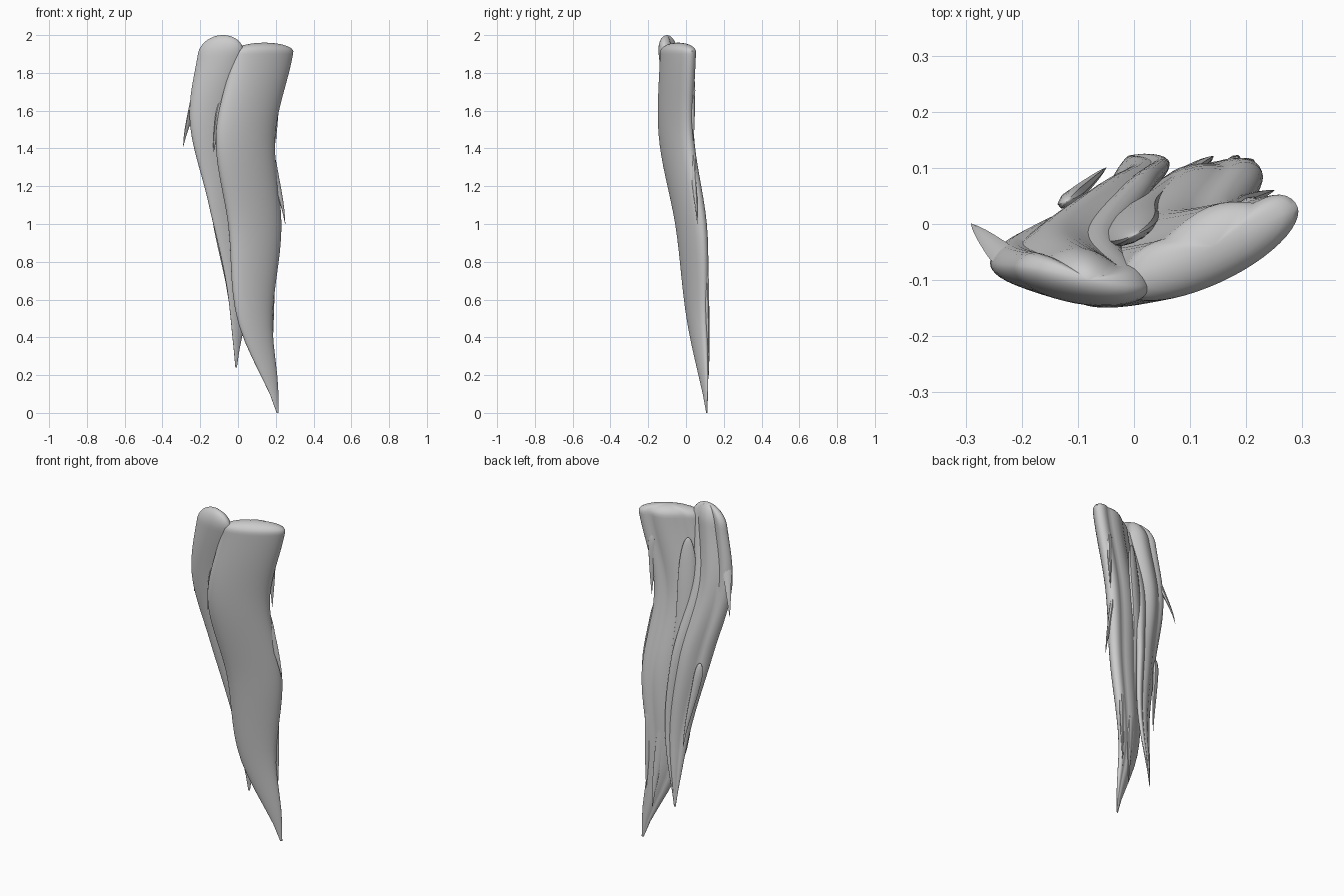
import bpy, bmesh, math
from mathutils import Vector

old = bpy.data.objects.get("Cube")
if old:
    bpy.data.objects.remove(old, do_unlink=True)

grey = bpy.data.materials.new("hair grey")
grey.use_nodes = True
grey.diffuse_color = (0.6, 0.6, 0.6, 1)
grey.node_tree.nodes["Principled BSDF"].inputs["Base Color"].default_value = grey.diffuse_color


def along(path, t):
    """Point on a smooth spline through evenly spaced path points."""
    last = len(path) - 1
    index = min(int(t * last), last - 1)
    u = t * last - index
    start, end = Vector(path[index]), Vector(path[index + 1])
    before = Vector(path[max(index - 1, 0)])
    after = Vector(path[min(index + 2, last)])
    leave, arrive = (end - before) / 2, (after - start) / 2
    ease = u * u * (3 - 2 * u)
    return (start.lerp(end, ease) + leave * (u * (1 - u) ** 2)
            - arrive * (u * u * (1 - u)))


def lock(name, top, bottom, path, width, flatness, slopes=(0.4, 0.4), taper=3,
         cap=0.05, ridges=0, groove=0, sides=48, levels=40):
    """Loft of sheared ovals with a rounded root and a pointed tip."""
    bm = bmesh.new()
    rings = []
    for level in range(levels + 1):
        t = (level / levels) ** 2
        # Half width: domed over the cap, then thinning to the tip
        dome = math.sqrt(1 - max(0, 1 - t * (top - bottom) / cap) ** 2)
        half = max(width * dome * (1 - t ** taper), width / 30)
        slope = slopes[0] + (slopes[1] - slopes[0]) * min(1, 2 * t)
        centre = along(path, t)
        ring = []
        for side in range(sides):
            angle = math.tau * side / sides
            across, out = half * math.cos(angle), half * flatness * math.sin(angle)
            if out > 0 and ridges:    # rounded strands with sharp valleys on the back
                out *= 1 - groove * (1 - abs(math.sin(ridges * angle)))
            ring.append(bm.verts.new((centre.x + across,
                                      centre.y + across * slope + out,
                                      top + (bottom - top) * t)))
        rings.append(ring)
    for upper, lower in zip(rings, rings[1:]):
        for side in range(sides):
            after = (side + 1) % sides
            bm.faces.new((upper[side], upper[after], lower[after], lower[side]))
    bm.faces.new(rings[0])
    bm.faces.new(rings[-1])
    bmesh.ops.recalc_face_normals(bm, faces=bm.faces)
    mesh = bpy.data.meshes.new(name)
    bm.to_mesh(mesh)
    bm.free()
    mesh.materials.append(grey)
    ob = bpy.data.objects.new(name, mesh)
    bpy.context.collection.objects.link(ob)
    bpy.ops.object.select_all(action='DESELECT')
    ob.select_set(True)
    bpy.context.view_layer.objects.active = ob
    bpy.ops.object.shade_smooth_by_angle(angle=math.radians(40))


def wisp(name, top, bottom, root, tip):
    """Small loose strand that comes to a point."""
    lock(name, top, bottom, path=(root, tip), width=0.025, flatness=0.7,
         taper=1.5, cap=0.1, sides=8, levels=12)


# Main lock with the long tip
lock("main_lock", top=1.96, bottom=0,
     path=((0.14, -0.04), (0.04, -0.05), (0.09, 0.03), (0.09, 0.06), (0.21, 0.11)),
     width=0.16, flatness=0.45, ridges=3, groove=0.25)

# Side lock overlapping the main one at the top
lock("side_lock", top=2, bottom=0.24,
     path=((-0.08, -0.1), (-0.14, -0.05), (-0.06, 0.03), (0, 0.08), (-0.01, 0.12)),
     width=0.12, flatness=0.42, slopes=(-0.2, 0.5), taper=2.5, cap=0.1,
     ridges=3, groove=0.35)

# Strand lying in the seam along the back
lock("back_strand", top=1.8, bottom=0.2,
     path=((0, -0.02), (0, 0.02), (0.08, 0.08), (0.14, 0.12)),
     width=0.05, flatness=0.5, cap=0.3, sides=12)

# Loose pointed wisps along the edges
wisp("outer_wisp", 1.72, 1.41, root=(-0.22, -0.07), tip=(-0.29, 0))
wisp("front_wisp", 1.65, 1.38, root=(-0.09, -0.1), tip=(-0.13, -0.1))
wisp("upper_back_wisp", 1.8, 1.43, root=(0.2, 0.03), tip=(0.2, 0.04))
wisp("lower_back_wisp", 1.4, 1, root=(0.17, 0.03), tip=(0.25, 0.06))
wisp("side_tip_wisp", 1.1, 0.6, root=(-0.12, 0.04), tip=(-0.05, 0.1))
wisp("tip_wisp", 0.8, 0.3, root=(0.17, 0.1), tip=(0.18, 0.12))
